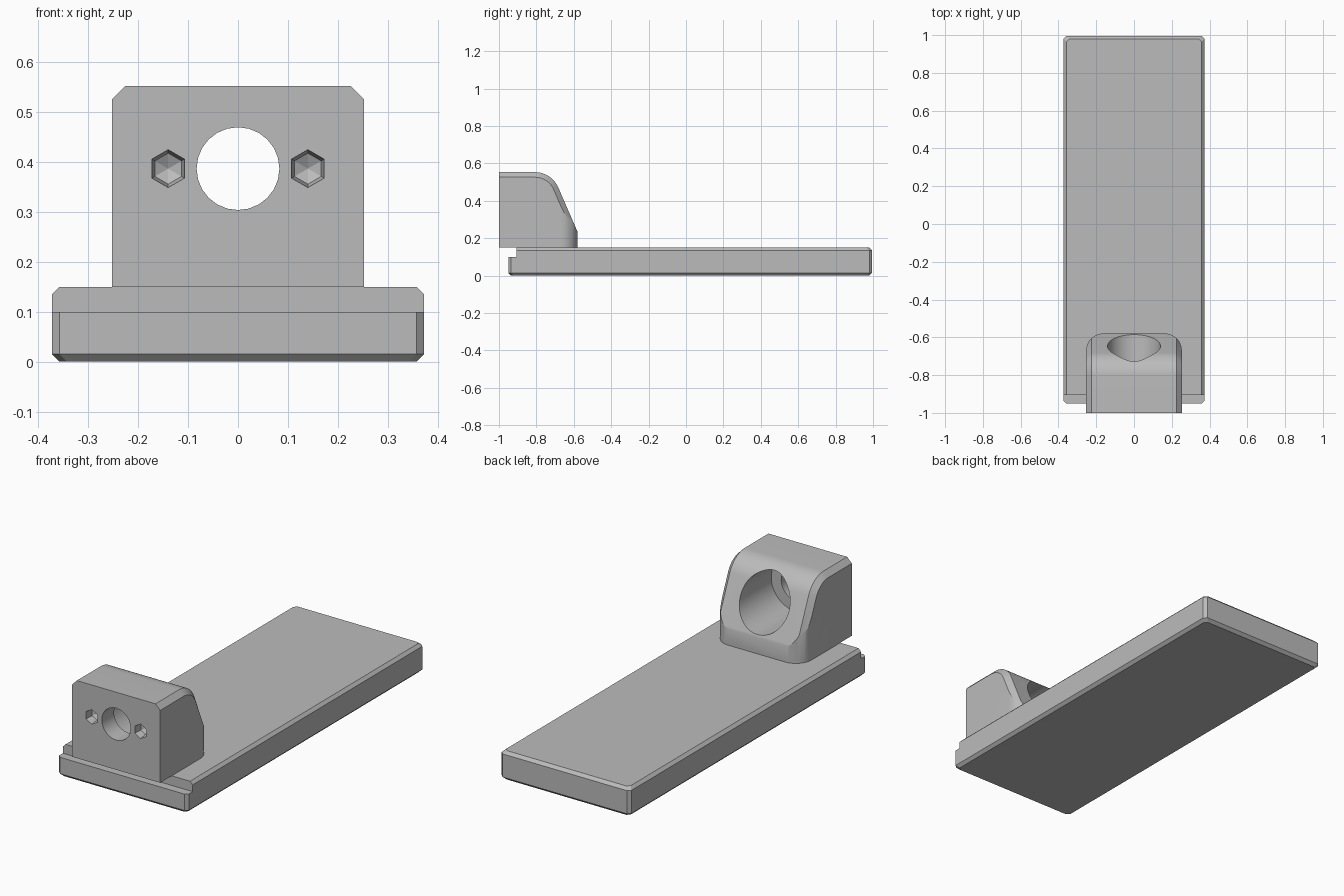
import bpy, bmesh
from math import sin, cos, pi, radians

if "Cube" in bpy.data.objects:
    bpy.data.objects.remove(bpy.data.objects["Cube"])

grey = bpy.data.materials.new("light grey plastic")
grey.use_nodes = True
colour = (0.5, 0.5, 0.5, 1)
grey.diffuse_color = colour
grey.node_tree.nodes["Principled BSDF"].inputs["Base Color"].default_value = colour


def loft(name, loops):
    """Closed solid skinned through loops with equal point counts."""
    bm = bmesh.new()
    rings = [[bm.verts.new(p) for p in loop] for loop in loops]
    n = len(rings[0])
    for a, b in zip(rings, rings[1:]):
        for i in range(n):
            j = (i + 1) % n
            bm.faces.new((a[i], a[j], b[j], b[i]))
    bm.faces.new(rings[0])
    bm.faces.new(rings[-1])
    bmesh.ops.recalc_face_normals(bm, faces=bm.faces)
    mesh = bpy.data.meshes.new(name)
    bm.to_mesh(mesh)
    bm.free()
    mesh.materials.append(grey)
    obj = bpy.data.objects.new(name, mesh)
    bpy.context.collection.objects.link(obj)
    return obj


def ring(x, y, z, r, n):
    """Polygon facing the front, one corner up."""
    return [(x + r * sin(2 * pi * i / n), y, z + r * cos(2 * pi * i / n)) for i in range(n)]


def box(name, x, y0, y1, z0, z1):
    plan = [(-x, y0), (x, y0), (x, y1), (-x, y1)]
    return loft(name, [[(*p, z) for p in plan] for z in (z0, z1)])


def boolean(obj, tool, operation):
    """Apply a boolean and discard its helper."""
    tool.hide_render = True
    mod = obj.modifiers.new(operation.lower(), 'BOOLEAN')
    mod.object, mod.operation, mod.solver = tool, operation, 'EXACT'
    bpy.context.view_layer.objects.active = obj
    bpy.ops.object.modifier_apply(modifier=mod.name)
    bpy.data.objects.remove(tool)


# Base plate with chamfered edges and a step along the front
HALF_W, FRONT, BACK, TOP, C = 0.373, -0.95, 0.995, 0.15, 0.015


def plate_outline(d, z):
    x, y0, y1 = HALF_W - d, FRONT + d, BACK - d
    return [(x - C, y0, z), (x, y0 + C, z), (x, y1 - C, z), (x - C, y1, z),
            (C - x, y1, z), (-x, y1 - C, z), (-x, y0 + C, z), (C - x, y0, z)]


base = loft("base_plate", [plate_outline(C, 0), plate_outline(0, C),
                           plate_outline(0, TOP - C), plate_outline(C, TOP)])
boolean(base, box("step_cutter", 0.5, -1.1, -0.905, 0.1, 0.3), 'DIFFERENCE')

# Mounting block: curved side profile with chamfered side edges
W, H, REAR, BEVEL = 0.253, 0.553, -0.58, 0.027
SLOPE = radians(66.5)


def block_profile(x, d):
    cy, cz, r = -0.807, H - 0.135, 0.135 - d
    pts = [(-1, TOP), (-1, H - d)]
    pts += [(cy + r * sin(SLOPE * i / 12), cz + r * cos(SLOPE * i / 12)) for i in range(13)]
    y, z = pts[-1]
    pts += [(REAR, z - (REAR - y) * sin(SLOPE) / cos(SLOPE)), (REAR, TOP)]
    return [(x, y, z) for y, z in pts]


block = loft("mounting_block", [block_profile(-W, BEVEL), block_profile(BEVEL - W, 0),
                                block_profile(W - BEVEL, 0), block_profile(W, BEVEL)])

# Round the rear vertical corners
R = 0.09
arc = [(W - R + R * cos(pi / 2 * i / 10), REAR - R + R * sin(pi / 2 * i / 10)) for i in range(11)]
plan = [(W, -1.1)] + arc + [(-x, y) for x, y in reversed(arc)] + [(-W, -1.1)]
rounder = loft("corner_rounder", [[(x, y, z) for x, y in plan] for z in (0, 1)])
boolean(block, rounder, 'INTERSECT')

# Stepped bore: wide from the rear, narrow through the front wall
AXIS = 0.387
for name, radius, y0, y1, n in (("wide_bore", 0.14, -0.9, -0.4, 48),
                                ("narrow_bore", 0.083, -1.1, -0.8, 24)):
    boolean(block, loft(name, [ring(0, y0, AXIS, radius, n), ring(0, y1, AXIS, radius, n)]),
            'DIFFERENCE')

# Hexagonal pockets with pointed floors
for side in (-1, 1):
    depths = ((-1.02, 0.038), (-1, 0.038), (-0.96, 0.031), (-0.945, 0.0005))
    pocket = loft("hex_pocket", [ring(0.14 * side, y, AXIS, r, 6) for y, r in depths])
    boolean(block, pocket, 'DIFFERENCE')

# Smooth the curves, keep the edges crisp
for obj in (base, block):
    bpy.ops.object.select_all(action='DESELECT')
    obj.select_set(True)
    bpy.context.view_layer.objects.active = obj
    bpy.ops.object.shade_smooth_by_angle(angle=radians(25))
